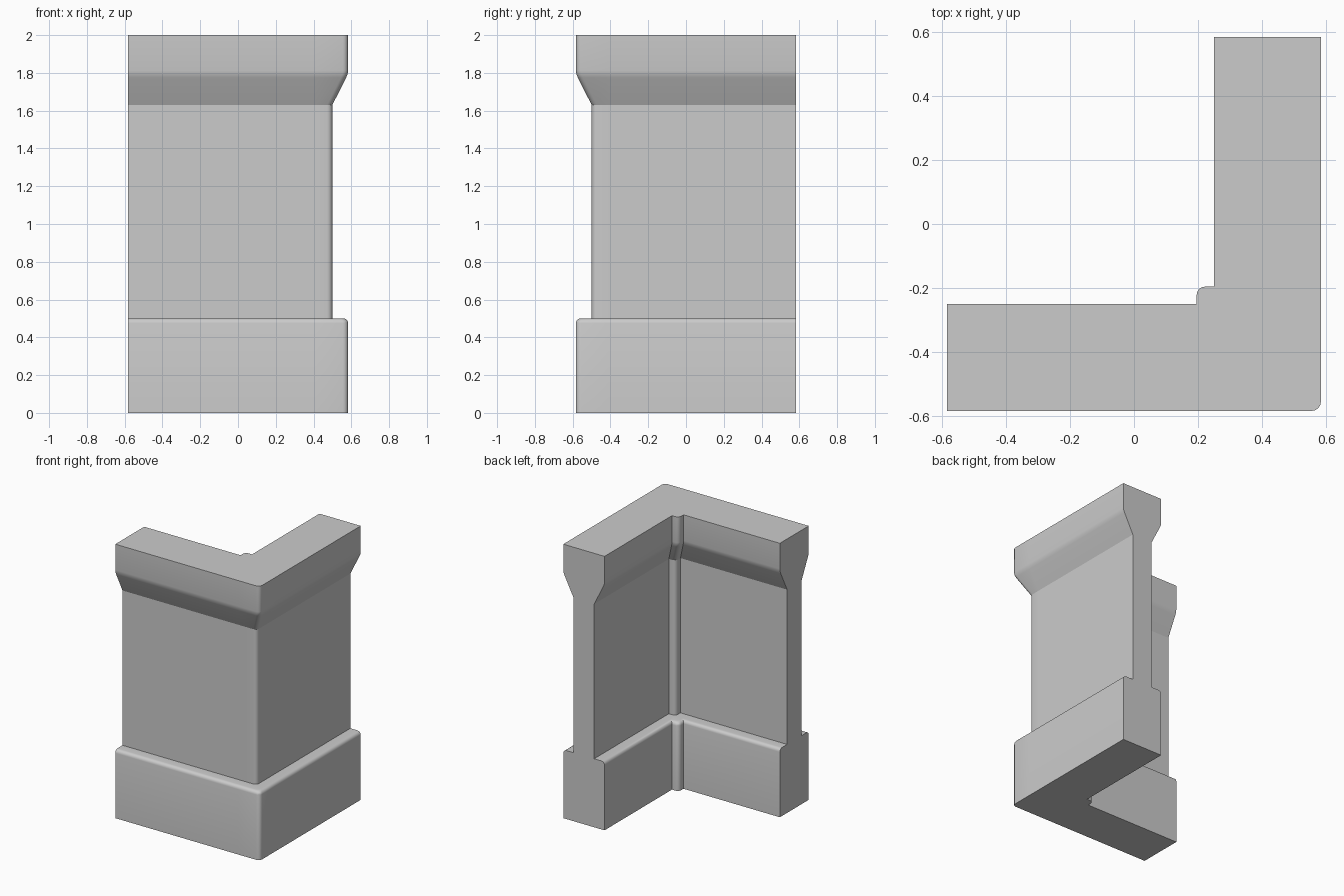
import bpy, bmesh, math

if "Cube" in bpy.data.objects:
    bpy.data.objects.remove(bpy.data.objects["Cube"])

HALF = 0.583      # half footprint
MID = 0.4165      # centre line of the wall
R = 0.028         # corner rounding radius
POST = 0.055      # how far the inner corner post stands proud
SEG = 4


def arc(cx, cy, r, a0, a1):
    return [(cx + r * math.cos(math.radians(a0 + (a1 - a0) * k / SEG)),
             cy + r * math.sin(math.radians(a0 + (a1 - a0) * k / SEG)))
            for k in range(SEG + 1)]


def plan(d):
    """L-shaped outline for a wall of half thickness d."""
    o, i = MID + d, MID - d
    p = i - POST
    pts = [(-HALF, -o), (0.41, -o)]
    pts += arc(o - R, -o + R, R, -90, 0)            # rounded outer corner
    pts += [(o, -0.41), (o, HALF), (i, HALF), (i, -p)]
    pts += arc(p + R, -p - R, R, 90, 180)           # rounded inner post
    pts += [(p, -i), (-HALF, -i)]
    return pts


# Half thickness against height: plinth, shaft, flared cap
profile = [(0.1665, 0.0)]
profile += arc(0.1415, 0.475, 0.025, 0, 90)
profile += [(0.083, 0.5), (0.083, 1.63), (0.156, 1.775),
            (0.1635, 1.793), (0.1665, 1.812), (0.1665, 2.0)]

bm = bmesh.new()
rings = [[bm.verts.new((x, y, z)) for x, y in plan(d)] for d, z in profile]
n = len(rings[0])
for low, high in zip(rings, rings[1:]):
    for k in range(n):
        j = (k + 1) % n
        bm.faces.new((low[k], low[j], high[j], high[k]))
bm.faces.new(rings[0][::-1])
bm.faces.new(rings[-1])

# Merge the coplanar strips on the two cut ends
for axis in (0, 1):
    side = -HALF if axis == 0 else HALF
    ends = [f for f in bm.faces
            if all(abs(v.co[axis] - side) < 1e-5 for v in f.verts)]
    bmesh.ops.dissolve_faces(bm, faces=ends)
bmesh.ops.recalc_face_normals(bm, faces=bm.faces)

mesh = bpy.data.meshes.new("corner_wall")
bm.to_mesh(mesh)
bm.free()
wall = bpy.data.objects.new("corner_wall", mesh)
bpy.context.collection.objects.link(wall)
bpy.context.view_layer.objects.active = wall
wall.select_set(True)
bpy.ops.object.shade_smooth_by_angle(angle=math.radians(25))
